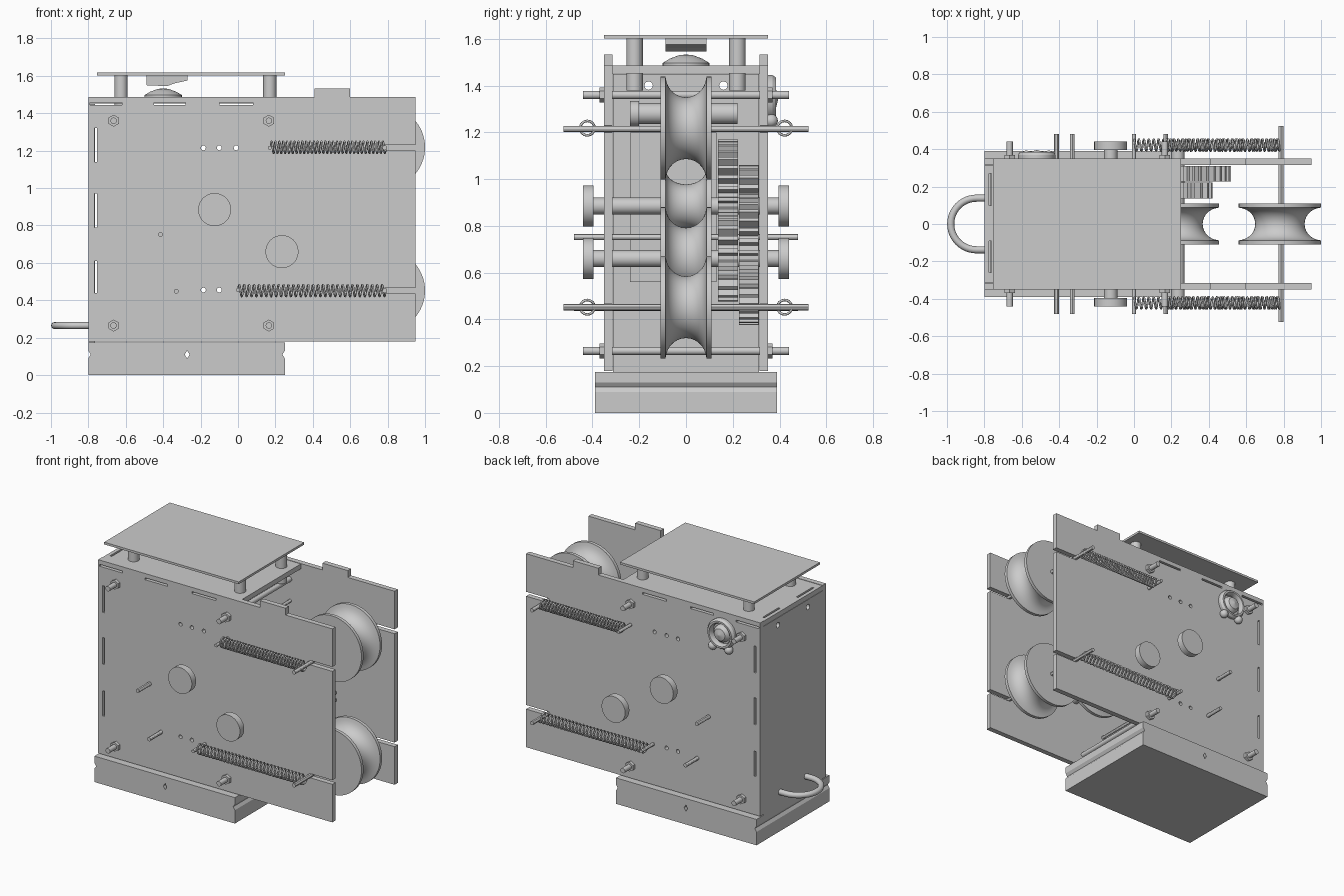
import bpy, bmesh, math
from mathutils import Vector, Matrix

if "Cube" in bpy.data.objects:
    bpy.data.objects.remove(bpy.data.objects["Cube"])

grey = bpy.data.materials.new("plain_grey")
grey.diffuse_color = (0.6, 0.6, 0.6, 1)
grey.use_nodes = True
grey.node_tree.nodes["Principled BSDF"].inputs["Base Color"].default_value = grey.diffuse_color
smooth_parts = []


def finish(name, bm, smooth=False):
    bmesh.ops.recalc_face_normals(bm, faces=bm.faces)
    me = bpy.data.meshes.new(name)
    bm.to_mesh(me)
    bm.free()
    me.materials.append(grey)
    ob = bpy.data.objects.new(name, me)
    bpy.context.collection.objects.link(ob)
    if smooth:
        smooth_parts.append(ob)
    return ob


def add_box(bm, x0, x1, y0, y1, z0, z1):
    m = Matrix.Translation(((x0 + x1) / 2, (y0 + y1) / 2, (z0 + z1) / 2))
    bmesh.ops.create_cube(bm, size=1, matrix=m @ Matrix.Diagonal((x1 - x0, y1 - y0, z1 - z0, 1)))


def add_cyl(bm, a, b, r, seg=24):
    a, b = Vector(a), Vector(b)
    rot = (b - a).to_track_quat('Z', 'Y').to_matrix().to_4x4()
    bmesh.ops.create_cone(bm, cap_ends=True, segments=seg, radius1=r, radius2=r,
                          depth=(b - a).length, matrix=Matrix.Translation((a + b) / 2) @ rot)


def box(name, *d):
    bm = bmesh.new()
    add_box(bm, *d)
    return finish(name, bm)


def rod(name, x, z, y0, y1, r, seg=24):
    bm = bmesh.new()
    add_cyl(bm, (x, y0, z), (x, y1, z), r, seg)
    return finish(name, bm, seg > 8)


def prism(name, pts, y0, y1):
    """Extrude an x-z outline along y."""
    bm = bmesh.new()
    f = bm.faces.new([bm.verts.new((x, y0, z)) for x, z in pts])
    new = bmesh.ops.extrude_face_region(bm, geom=[f])["geom"]
    bmesh.ops.translate(bm, vec=(0, y1 - y0, 0), verts=[v for v in new if isinstance(v, bmesh.types.BMVert)])
    return finish(name, bm)


def lathe(name, profile, centre, axis='Y', seg=64):
    """Spin a closed (radius, height) profile round an axis."""
    bm = bmesh.new()
    rings = []
    for i in range(seg):
        t = 2 * math.pi * i / seg
        c, s = math.cos(t), math.sin(t)
        rings.append([bm.verts.new((r * c, h, r * s) if axis == 'Y' else (r * c, r * s, h)) for r, h in profile])
    n = len(profile)
    for i in range(seg):
        p, q = rings[i], rings[(i + 1) % seg]
        for j in range(n):
            k = (j + 1) % n
            bm.faces.new((p[j], p[k], q[k], q[j]))
    bmesh.ops.translate(bm, vec=centre, verts=bm.verts)
    return finish(name, bm, True)


def wire(name, pts, r, res=2):
    cu = bpy.data.curves.new(name, 'CURVE')
    cu.dimensions = '3D'
    cu.bevel_depth, cu.bevel_resolution, cu.use_fill_caps = r, res, True
    sp = cu.splines.new('POLY')
    sp.points.add(len(pts) - 1)
    for p, co in zip(sp.points, pts):
        p.co = (*co, 1)
        p.radius = 1
    sp.use_smooth = True
    cu.materials.append(grey)
    ob = bpy.data.objects.new(name, cu)
    bpy.context.collection.objects.link(ob)


def cut(target, cutter):
    mod = target.modifiers.new("cut", 'BOOLEAN')
    mod.operation, mod.solver, mod.object = 'DIFFERENCE', 'EXACT', cutter
    cutter.hide_render = True
    cutter.hide_viewport = True


# Base block with grooved ends and a small cross hole
base = prism("base", [(-.8, 0), (.25, 0), (.25, .09), (.237, .11), (.25, .13), (.25, .175),
                      (-.8, .175), (-.8, .13), (-.787, .11), (-.8, .09)], -.39, .39)
cut(base, prism("base_hole_cutter", [(-.285, .11), (-.272, .088), (-.259, .11), (-.272, .132)], -.5, .5))

# Side plates: outline with open axle slots and a top tab, then slots and holes cut
outline = [(-.8, .18), (.95, .18), (.95, .437), (.78, .437), (.78, .465), (.95, .465), (.95, 1.2),
           (.78, 1.2), (.78, 1.23), (.95, 1.23), (.95, 1.487), (.6, 1.487), (.6, 1.533), (.41, 1.533),
           (.41, 1.487), (-.8, 1.487)]
bm = bmesh.new()
for z0, z1 in ((.44, .61), (.79, .97), (1.14, 1.32)):
    add_box(bm, -.768, -.754, -.5, .5, z0, z1)
for x0, x1 in ((-.79, -.62), (-.45, -.28), (-.1, .08)):
    add_box(bm, x0, x1, -.5, .5, 1.445, 1.458)
for x, z in ((-.185, 1.215), (-.1, 1.215), (-.01, 1.215), (-.185, .455), (-.1, .455)):
    add_cyl(bm, (x, -.5, z), (x, .5, z), .013, 12)
side_cutter = finish("side_slot_cutter", bm)
for s, side in ((-1, "front"), (1, "rear")):
    cut(prism(side + "_side_plate", outline, s * .315, s * .35), side_cutter)

# Back panel and top panel
back = box("back_panel", -.8, -.765, -.313, .313, .175, 1.45)
bm = bmesh.new()
for y in (-.16, .16):
    add_cyl(bm, (-.9, y, 1.4), (-.7, y, 1.4), .018, 12)
cut(back, finish("back_hole_cutter", bm))
top = box("top_panel", -.8, .25, -.314, .314, 1.452, 1.485)
bm = bmesh.new()
for y in (-.26, .1):
    add_box(bm, -.775, -.762, y, y + .17, 1.4, 1.6)
cut(top, finish("top_slot_cutter", bm))

# Raised roof plate on four posts
box("roof_plate", -.755, .25, -.35, .35, 1.602, 1.617)
for x in (-.625, .17):
    for y in (-.22, .22):
        bm = bmesh.new()
        add_cyl(bm, (x, y, 1.38), (x, y, 1.603), .035)
        finish("roof_post", bm, True)

# Sensor box and domed disc between top panel and roof plate
prism("sensor_box", [(-.49, 1.603), (-.27, 1.603), (-.27, 1.575), (-.34, 1.56), (-.38, 1.545), (-.49, 1.55)], -.088, .088)
lathe("domed_disc", [(.001, 1.485), (.1, 1.485), (.1, 1.497), (.07, 1.515), (.03, 1.53), (.001, 1.533)],
      (-.4, 0, 0), 'Z', 32)

# Tie bolts with hex nuts
for x in (-.665, .165):
    for z in (.265, 1.36):
        rod("tie_bolt", x, z, -.44, .44, .017, 16)
        for s in (-1, 1):
            rod("hex_nut", x, z, s * .35, s * .37, .032, 6)

# Spring anchor pins, stop pins and slotted axles
for x, z, h, r in ((.17, 1.215, .48, .011), (0, .455, .48, .011), (-.415, .752, .48, .013),
                   (-.33, .448, .48, .013), (.785, 1.215, .525, .013), (.785, .452, .525, .013)):
    rod("cross_pin", x, z, -h, h, r, 12)

# Coil springs
for x0, z in ((.175, 1.218), (0, .452)):
    for s in (-1, 1):
        turns, per = 30, 16
        n = turns * per
        pts = [(x0 + (.79 - x0) * i / n, s * .422 + .031 * math.cos(2 * math.pi * i / per),
                z + .031 * math.sin(2 * math.pi * i / per)) for i in range(n + 1)]
        wire("coil_spring", pts, .0055, 1)


# Grooved pulleys
def pulley(name, x, z, k):
    prof = [(.01, -.11), (.22 * k, -.11), (.22 * k, -.088)]
    prof += [(k * (.22 - .088 * math.sin(math.pi * i / 14)), -.086 * math.cos(math.pi * i / 14)) for i in range(1, 14)]
    prof += [(.22 * k, .088), (.22 * k, .11), (.01, .11)]
    lathe(name, prof, (x, 0, z))


pulley("upper_wheel", .78, 1.218, 1)
pulley("lower_wheel", .78, .452, 1)
pulley("drive_pulley", .235, .66, 1)
pulley("rear_pulley", -.125, .885, .7)

# Drive shafts with end knobs
SHAFTS = ((-.125, .885), (.235, .66))
for x, z in SHAFTS:
    rod("drive_shaft", x, z, -.4, .4, .036, 32)
    for s in (-1, 1):
        rod("shaft_knob", x, z, s * .395, s * .44, .088, 48)


# Meshing spur gears in two layers
def gear(x, z, r, teeth, y0, y1):
    pts = []
    for i in range(teeth):
        for f, d in ((0, .04), (.3, .04), (.42, 0), (.75, 0), (.88, .04)):
            t = 2 * math.pi * (i + f) / teeth
            pts.append((x + (r - d) * math.cos(t), z + (r - d) * math.sin(t)))
    prism("spur_gear", pts, y0, y1)


(ax, az), (bx, bz) = SHAFTS
gear(ax, az, .285, 36, .137, .222)
gear(bx, bz, .185, 20, .137, .222)
gear(bx, bz, .285, 36, .227, .31)
gear(ax, az, .175, 20, .227, .31)

# Motor and perforated board inside
rod("motor_body", -.3, 1.28, -.2, .22, .045, 24)
rod("motor_cap", -.3, 1.28, -.24, -.2, .055, 24)
box("circuit_board", -.72, -.705, -.24, .13, .56, 1.2)
bm = bmesh.new()
for y in (-.19, -.14, -.07, -.02):
    for i in range(15):
        add_cyl(bm, (-.706, y, .6 + i * .04), (-.7, y, .6 + i * .04), .007, 8)
finish("board_contacts", bm)

# Carry handle on the back
arc = [(-.842 - .138 * math.sin(math.pi * i / 24), .138 * math.cos(math.pi * i / 24)) for i in range(25)]
wire("carry_handle", [(x, y, .265) for x, y in [(-.77, .138)] + arc + [(-.77, -.138)]], .019, 4)

# Round sensor on the rear side plate: rim, dome and two small knobs
lathe("sensor_rim", [(.07, .345), (.1, .345), (.1, .37), (.09, .385), (.078, .385), (.07, .37)], (-.52, 0, 1.345), 'Y', 40)
lathe("sensor_dome", [(.001, .345), (.058, .345), (.056, .365), (.04, .385), (.001, .395)], (-.52, 0, 1.345), 'Y', 32)
for x, z in ((-.455, 1.25), (-.575, 1.25)):
    bm = bmesh.new()
    bmesh.ops.create_uvsphere(bm, u_segments=16, v_segments=10, radius=.028,
                              matrix=Matrix.Translation((x, .365, z)))
    finish("sensor_knob", bm, True)

# Smooth the round parts, keeping sharp edges
bpy.ops.object.select_all(action='DESELECT')
for ob in smooth_parts:
    ob.select_set(True)
bpy.context.view_layer.objects.active = smooth_parts[0]
bpy.ops.object.shade_smooth_by_angle(angle=math.radians(30))
